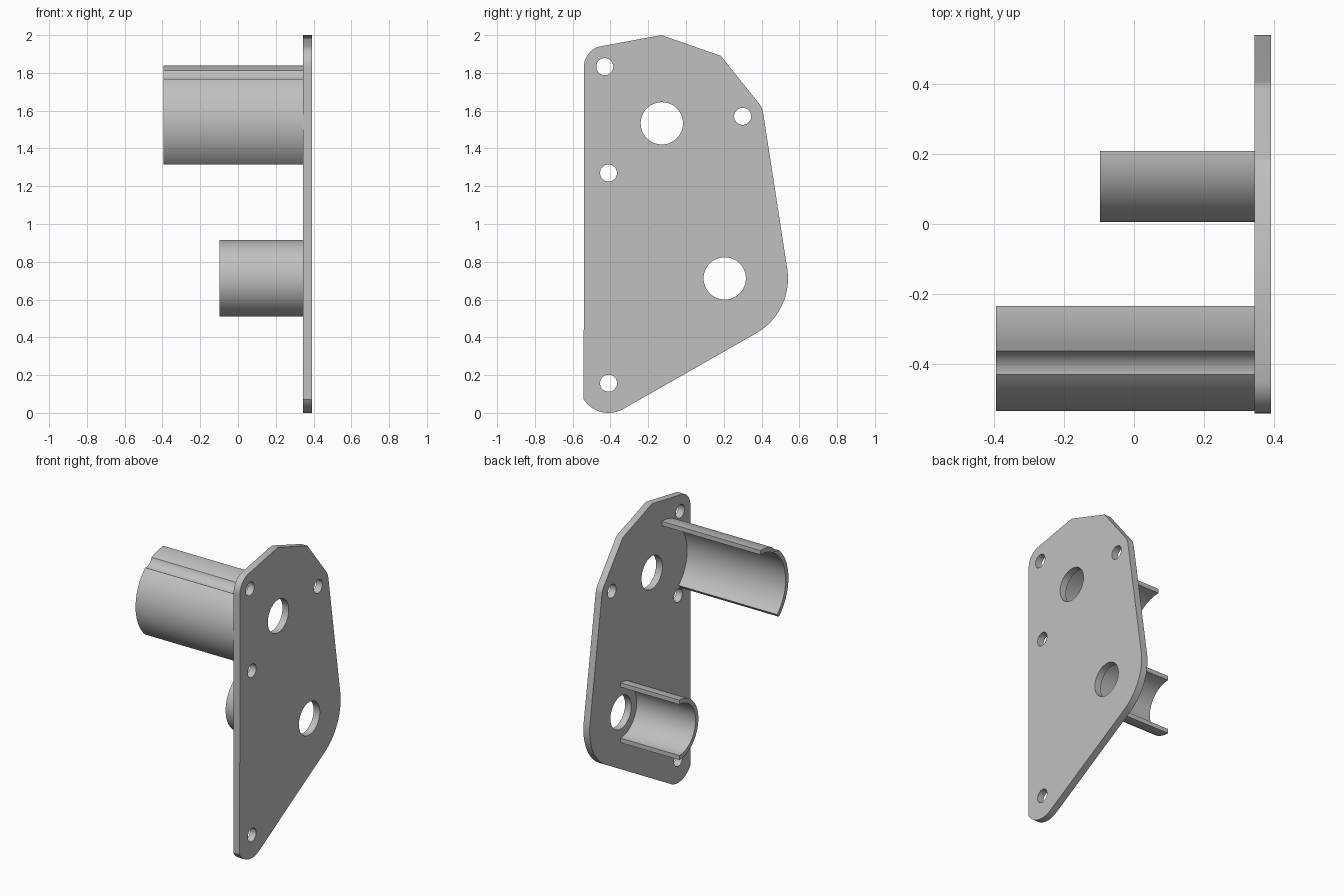
import bpy, bmesh
from math import cos, sin, radians
from mathutils import Matrix

if "Cube" in bpy.data.objects:
    bpy.data.objects.remove(bpy.data.objects["Cube"], do_unlink=True)

# One grey finish for every part
grey = bpy.data.materials.new("satin grey")
grey.use_nodes = True
color = (0.53, 0.53, 0.53, 1)
grey.diffuse_color = color
grey.node_tree.nodes["Principled BSDF"].inputs["Base Color"].default_value = color


def arc(center, radius, start, end, steps=24):
    """Points on an arc in the side plane (y, z), angles in degrees."""
    angles = [radians(start + (end - start) * i / steps) for i in range(steps + 1)]
    return [(center[0] + radius * cos(a), center[1] + radius * sin(a)) for a in angles]


def circle(center, radius, steps=48):
    return arc(center, radius, 0, 360, steps)[:-1]


def extrude_profile(name, loops, x_min, x_max):
    """Fill closed side-plane loops (inner loops become holes), extrude along x."""
    curve = bpy.data.curves.new(name, "CURVE")
    curve.dimensions = "2D"
    curve.fill_mode = "BOTH"
    curve.extrude = (x_max - x_min) / 2
    for loop in loops:
        spline = curve.splines.new("POLY")
        spline.points.add(len(loop) - 1)
        for point, (y, z) in zip(spline.points, loop):
            point.co = (y, z, 0, 1)
        spline.use_cyclic_u = True
    obj = bpy.data.objects.new(name, curve)
    bpy.context.collection.objects.link(obj)
    bpy.ops.object.select_all(action="DESELECT")
    obj.select_set(True)
    bpy.context.view_layer.objects.active = obj
    bpy.ops.object.convert(target="MESH")
    obj = bpy.context.object
    # Turn the profile plane upright and weld the caps to the walls
    turn = Matrix(((0, 0, 1, (x_min + x_max) / 2), (1, 0, 0, 0), (0, 1, 0, 0), (0, 0, 0, 1)))
    bm = bmesh.new()
    bm.from_mesh(obj.data)
    bm.transform(turn)
    bmesh.ops.remove_doubles(bm, verts=bm.verts, dist=0.0003)
    bmesh.ops.recalc_face_normals(bm, faces=bm.faces)
    bm.to_mesh(obj.data)
    bm.free()
    obj.data.materials.clear()
    obj.data.materials.append(grey)
    bpy.ops.object.shade_smooth_by_angle(angle=radians(30))
    return obj


PLATE_IN, PLATE_OUT = 0.345, 0.392
THICK = 0.03

# Hole centres
top_bolt, back_bolt = (-0.43, 1.833), (0.30, 1.57)
mid_bolt, low_bolt = (-0.41, 1.27), (-0.41, 0.157)
upper_bore, lower_bore = (-0.128, 1.533), (0.205, 0.712)

# Side plate with rounded corners around the bolts and the lower bore
outline = (
    arc(low_bolt, 0.157, 213, 299)
    + arc(lower_bore, 0.335, -61, 9)
    + arc(back_bolt, 0.11, 9, 38, 8)
    + [(0.185, 1.89), (-0.13, 2.0)]
    + arc(top_bolt, 0.11, 100, 180)
)
holes = [circle(c, 0.045) for c in (top_bolt, back_bolt, mid_bolt, low_bolt)]
holes += [circle(c, 0.112) for c in (upper_bore, lower_bore)]
extrude_profile("side_plate", [outline] + holes, PLATE_IN, PLATE_OUT)

# Upper curved guard, grooved to clear the top bolt
guard, radius = (-0.235, 1.54), 0.30
upper_profile = (
    arc(guard, radius, 90, 114.6, 10)
    + arc(top_bolt, 0.07, 342, 270, 14)
    + arc(guard, radius, 130.7, 228.7, 36)
    + arc(guard, radius - THICK, 228.7, 90, 44)
)
extrude_profile("upper_guard", [upper_profile], -0.394, PLATE_IN)

# Lower half-round guard around the lower bore
half, radius = (0.209, 0.712), 0.203
lower_profile = arc(half, radius, 90, 270, 44) + arc(half, radius - THICK, 270, 90, 44)
extrude_profile("lower_guard", [lower_profile], -0.097, PLATE_IN)
